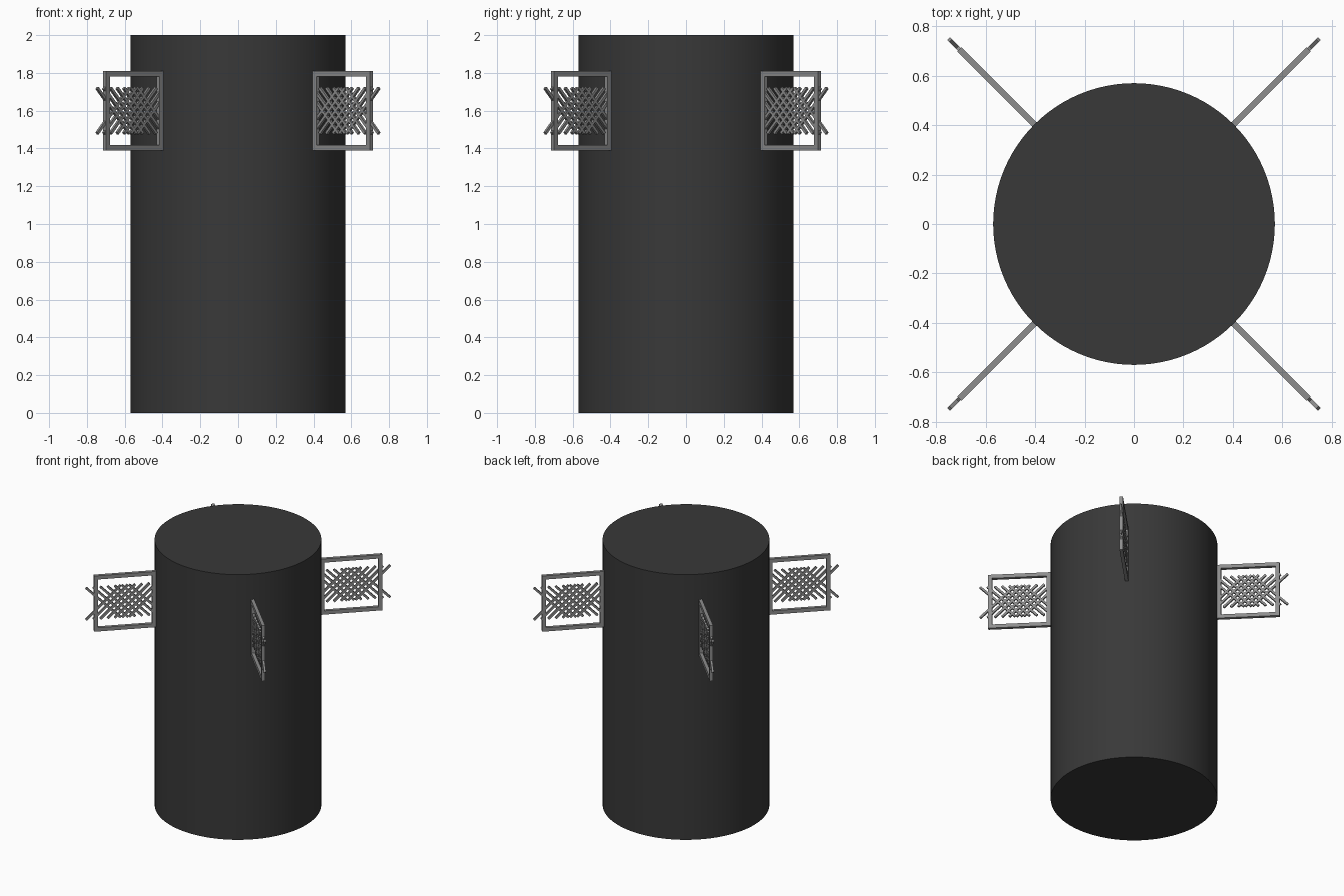
import bpy
import math
from mathutils import Matrix

cube = bpy.data.objects.get("Cube")
if cube:
    bpy.data.objects.remove(cube, do_unlink=True)


def make_material(name, value):
    mat = bpy.data.materials.new(name)
    mat.use_nodes = True
    colour = (value, value, value, 1)
    mat.diffuse_color = colour
    mat.node_tree.nodes["Principled BSDF"].inputs["Base Color"].default_value = colour
    return mat


black = make_material("charcoal black", 0.04)
grey = make_material("metal grey", 0.27)

RADIUS, HEIGHT = 0.57, 2.0
FIN_IN, FIN_OUT = 0.56, 1.0        # radial reach of the frame
FIN_LOW, FIN_HIGH = 1.39, 1.81
BAR = 0.028                        # frame bar size
ROD, ROD_LENGTH = 0.015, 0.34      # lattice rod size
MID_R, MID_Z = (RADIUS + FIN_OUT) / 2, (FIN_LOW + FIN_HIGH) / 2


def box(name, centre, size, tilt, turn):
    """Box placed in the fin plane (x is radial), then turned about the body axis."""
    bpy.ops.mesh.primitive_cube_add(size=1)
    ob = bpy.context.object
    ob.name = name
    ob.data.transform(Matrix.Rotation(turn, 4, "Z") @ Matrix.Translation(centre)
                      @ Matrix.Rotation(tilt, 4, "Y") @ Matrix.Diagonal((*size, 1)))
    ob.data.materials.append(grey)
    return ob


def join(parts, name):
    bpy.ops.object.select_all(action="DESELECT")
    for ob in parts:
        ob.select_set(True)
    bpy.context.view_layer.objects.active = parts[0]
    bpy.ops.object.join()
    parts[0].name = name


# Body
bpy.ops.mesh.primitive_cylinder_add(vertices=96, radius=RADIUS, depth=HEIGHT,
                                    location=(0, 0, HEIGHT / 2))
body = bpy.context.object
body.name = "body_tube"
body.data.materials.append(black)
bpy.ops.object.shade_smooth_by_angle()

# Four grid fins on the diagonals
for name, degrees in (("back_left", 45), ("back_right", 135),
                      ("front_right", 225), ("front_left", 315)):
    turn = math.radians(degrees)
    width, height = FIN_OUT - FIN_IN, FIN_HIGH - FIN_LOW

    # Rectangular frame
    frame = []
    for z in (FIN_LOW + BAR / 2, FIN_HIGH - BAR / 2):
        frame.append(box("rail", ((FIN_IN + FIN_OUT) / 2, 0, z), (width, BAR * 0.85, BAR), 0, turn))
    for r in (RADIUS + BAR / 2, FIN_OUT - BAR / 2):
        frame.append(box("post", (r, 0, MID_Z), (BAR, BAR * 0.85, height), 0, turn))
    join(frame, name + "_fin_frame")

    # Crossed lattice rods
    rods = []
    for i in range(-3, 4):
        for tilt in (-45, 45):
            rods.append(box("rod", (MID_R + i * 0.05, 0, MID_Z), (ROD_LENGTH, ROD, ROD),
                            math.radians(tilt), turn))
    join(rods, name + "_fin_lattice")
